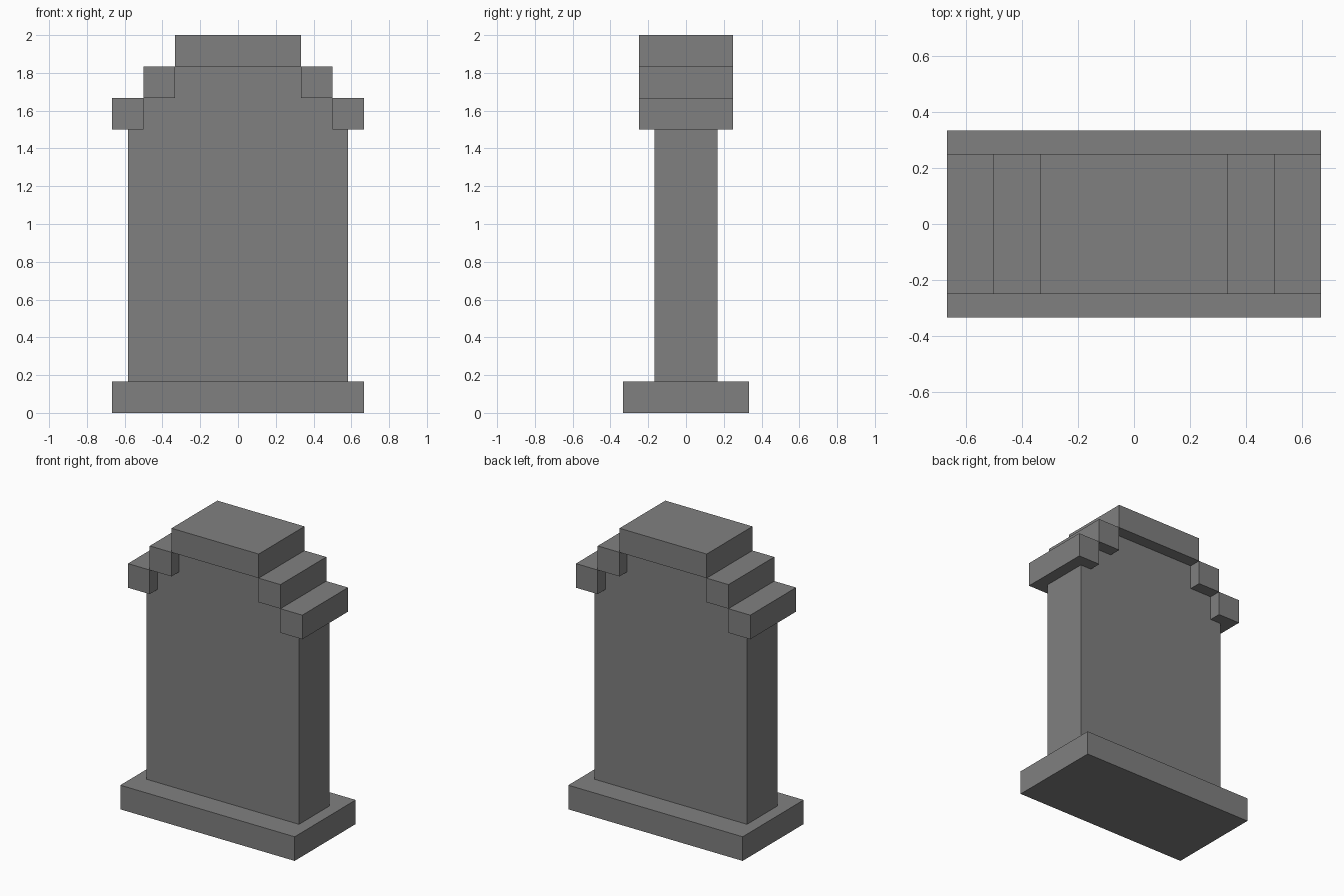
import bpy
import bmesh

cube = bpy.data.objects.get("Cube")
if cube:
    bpy.data.objects.remove(cube, do_unlink=True)

U = 1 / 12  # modelling unit

stone = bpy.data.materials.new("grey_stone")
stone.use_nodes = True
GREY = (0.216, 0.216, 0.216, 1)
stone.diffuse_color = GREY
stone.node_tree.nodes["Principled BSDF"].inputs["Base Color"].default_value = GREY


def extrude_profile(name, points, half_depth):
    """Extrude an x-z outline evenly to both sides of y = 0."""
    bm = bmesh.new()
    face = bm.faces.new([bm.verts.new((x * U, -half_depth * U, z * U)) for x, z in points])
    moved = bmesh.ops.extrude_face_region(bm, geom=[face])["geom"]
    verts = [v for v in moved if isinstance(v, bmesh.types.BMVert)]
    bmesh.ops.translate(bm, verts=verts, vec=(0, 2 * half_depth * U, 0))
    bmesh.ops.recalc_face_normals(bm, faces=bm.faces)
    mesh = bpy.data.meshes.new(name)
    bm.to_mesh(mesh)
    bm.free()
    mesh.materials.append(stone)
    obj = bpy.data.objects.new(name, mesh)
    bpy.context.collection.objects.link(obj)


def block(name, x0, x1, z0, z1, half_depth):
    extrude_profile(name, [(x0, z0), (x1, z0), (x1, z1), (x0, z1)], half_depth)


# Plinth
block("base", -8, 8, 0, 2, 4)

# Upright slab, stepped to fit beneath the coping
half = [(7, 2), (7, 18), (6, 18), (6, 20), (4, 20), (4, 22)]
extrude_profile("slab", half + [(-x, z) for x, z in reversed(half)], 2)

# Stepped coping
block("top_cap", -4, 4, 22, 24, 3)
for side, sign in (("left", 1), ("right", -1)):
    for part, inner, bottom in (("upper_step", 4, 20), ("lower_step", 6, 18)):
        x0, x1 = sorted((sign * inner, sign * (inner + 2)))
        block(f"{side}_{part}", x0, x1, bottom, bottom + 2, 3)
